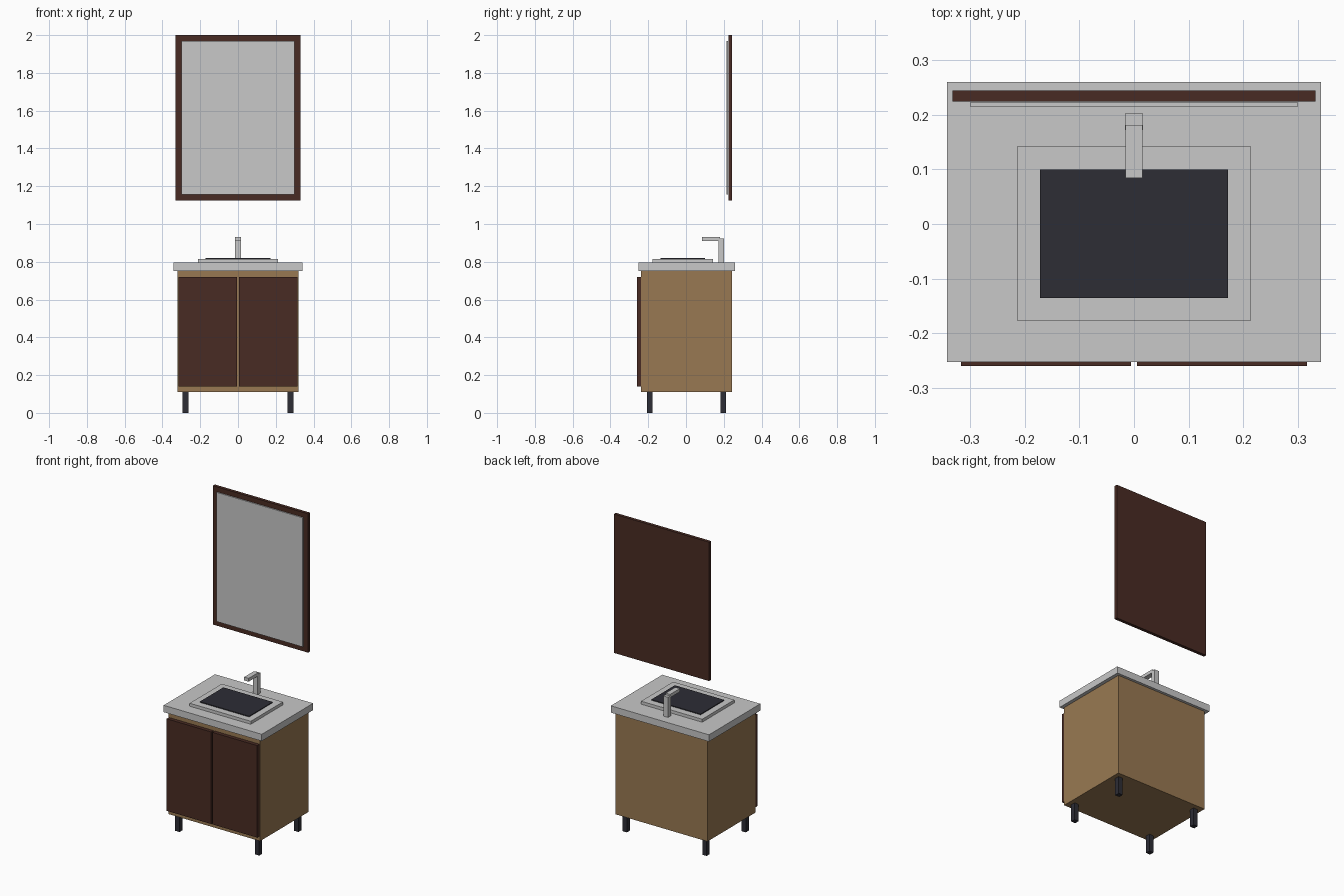
import bpy

if "Cube" in bpy.data.objects:
    bpy.data.objects.remove(bpy.data.objects["Cube"])

def srgb(r, g, b):
    lin = lambda c: c / 12.92 if c <= 0.04045 else ((c + 0.055) / 1.055) ** 2.4
    return (lin(r / 255), lin(g / 255), lin(b / 255), 1.0)

def material(name, rgb):
    m = bpy.data.materials.new(name)
    m.diffuse_color = srgb(*rgb)
    m.use_nodes = True
    m.node_tree.nodes["Principled BSDF"].inputs["Base Color"].default_value = m.diffuse_color
    return m

GREY = material("light grey", (200, 200, 200))
WOOD = material("tan wood", (153, 121, 82))
BROWN = material("dark brown wood", (73, 43, 35))
DARK = material("charcoal", (45, 45, 53))

def box(name, x, y, z, mat):
    """Box spanning the (min, max) ranges x, y and z."""
    bpy.ops.mesh.primitive_cube_add(size=1)
    ob = bpy.context.object
    ob.name = name
    for v in ob.data.vertices:
        v.co = [r[0] if c < 0 else r[1] for c, r in zip(v.co, (x, y, z))]
    ob.data.materials.append(mat)
    return ob

# Cabinet and worktop
box("cabinet", (-0.32, 0.32), (-0.237, 0.243), (0.11, 0.752), WOOD)
box("countertop", (-0.342, 0.342), (-0.252, 0.26), (0.752, 0.795), GREY)

# Doors and legs, mirrored left and right
for side, s in (("left", -1), ("right", 1)):
    box(side + "_door", sorted((s * 0.0055, s * 0.316)), (-0.26, -0.237), (0.14, 0.72), BROWN)
    for end, y in (("front", -0.192), ("back", 0.198)):
        x = s * 0.278
        box(f"{end}_{side}_leg", (x - 0.015, x + 0.015), (y - 0.015, y + 0.015), (0, 0.11), DARK)

# Sink rim and dark basin plate
box("sink_rim", (-0.213, 0.213), (-0.177, 0.143), (0.795, 0.814), GREY)
box("basin", (-0.172, 0.172), (-0.135, 0.10), (0.814, 0.819), DARK)

# Tap
box("tap_post", (-0.016, 0.016), (0.172, 0.202), (0.795, 0.922), GREY)
box("tap_spout", (-0.0155, 0.0155), (0.084, 0.181), (0.911, 0.932), GREY)

# Wall mirror
box("mirror_frame", (-0.332, 0.332), (0.224, 0.244), (1.125, 2.0), BROWN)
box("mirror_glass", (-0.30, 0.30), (0.215, 0.222), (1.156, 1.97), GREY)
